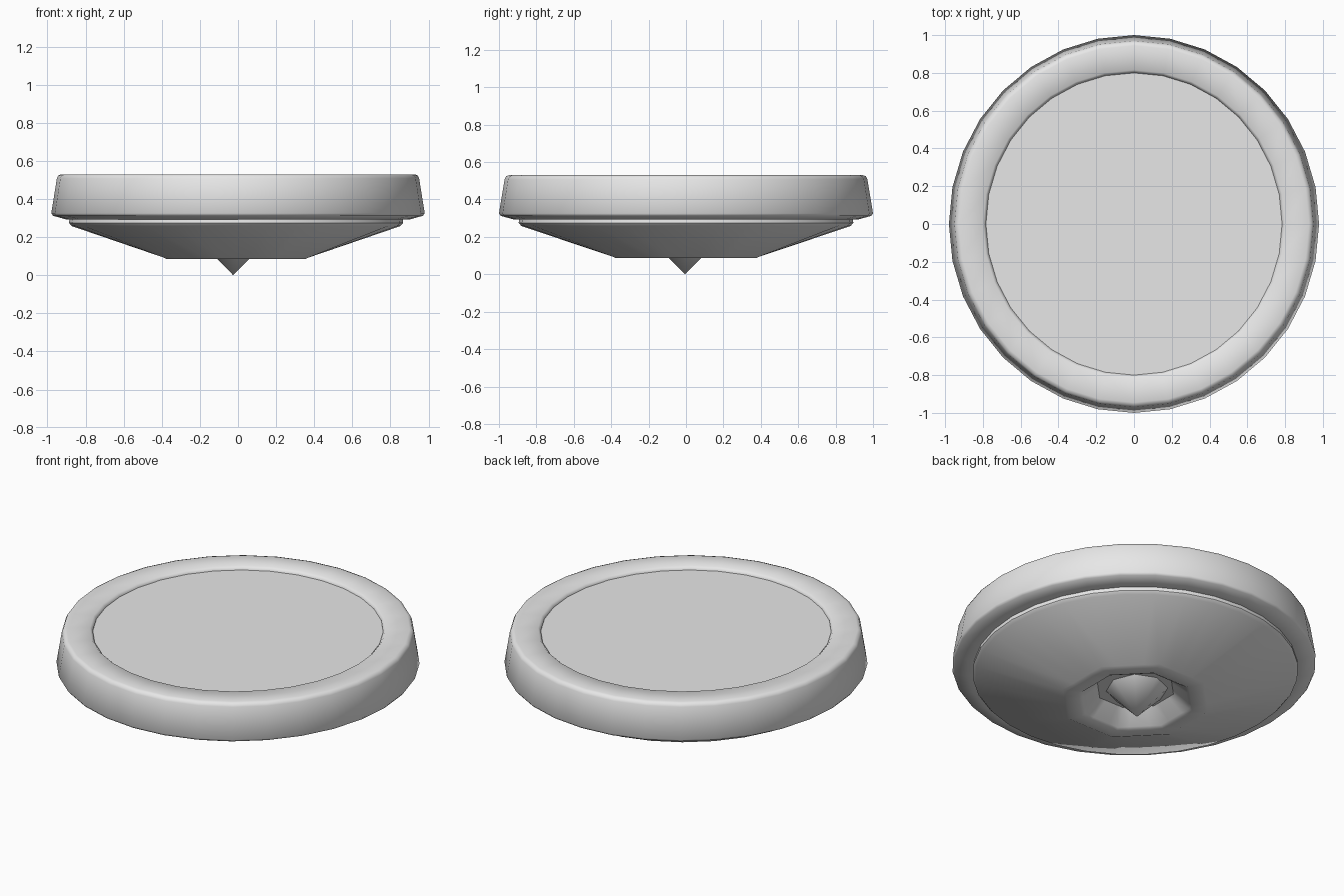
import bpy, bmesh, math

if "Cube" in bpy.data.objects:
    bpy.data.objects.remove(bpy.data.objects["Cube"])

SIDES = 32
grey = bpy.data.materials.new("light grey")
grey.diffuse_color = (0.8, 0.8, 0.8, 1)
grey.use_nodes = True
grey.node_tree.nodes["Principled BSDF"].inputs["Base Color"].default_value = grey.diffuse_color


def octagon(a):
    """Radius factor that turns a circle into an octagon with flats on the axes."""
    off = (a + math.pi / 8) % (math.pi / 4) - math.pi / 8
    return math.cos(math.pi / 8) / math.cos(off)


def lathe(name, profile, sides=SIDES, closed=False, centre=(0, 0), smooth=35):
    """Spin (radius, z, is_octagon) points around z; radius 0 makes a pole."""
    bm = bmesh.new()
    rings = []
    for r, z, octo in profile:
        if r == 0:
            rings.append([bm.verts.new((centre[0], centre[1], z))] * sides)
            continue
        ring = []
        for i in range(sides):
            a = 2 * math.pi * i / sides
            q = r * (octagon(a) if octo else 1)
            ring.append(bm.verts.new((centre[0] + 0.98 * q * math.cos(a),
                                      centre[1] + q * math.sin(a), z)))
        rings.append(ring)
    pairs = list(zip(rings, rings[1:]))
    if closed:
        pairs.append((rings[-1], rings[0]))
    for lo, hi in pairs:
        for i in range(sides):
            j = (i + 1) % sides
            quad = list(dict.fromkeys((lo[i], lo[j], hi[j], hi[i])))
            bm.faces.new(quad)
    bmesh.ops.recalc_face_normals(bm, faces=bm.faces)
    mesh = bpy.data.meshes.new(name)
    bm.to_mesh(mesh)
    bm.free()
    mesh.materials.append(grey)
    ob = bpy.data.objects.new(name, mesh)
    bpy.context.collection.objects.link(ob)
    bpy.ops.object.select_all(action='DESELECT')
    ob.select_set(True)
    bpy.context.view_layer.objects.active = ob
    bpy.ops.object.shade_smooth_by_angle(angle=math.radians(smooth))
    return ob


# Outer rim: tapered band with softened top and bottom edges
lathe("rim", [(0.80, 0.50, 0), (0.80, 0.515, 0), (0.815, 0.53, 0), (0.945, 0.53, 0),
              (0.962, 0.524, 0), (0.97, 0.508, 0), (1.0, 0.325, 0), (0.99, 0.312, 0),
              (0.92, 0.293, 0), (0.87, 0.30, 0)], closed=True, smooth=50)

# Sunken top panel
lathe("top_panel", [(0, 0.51, 0), (0.805, 0.51, 0)])

# Tapered underside, running from a round collar to an octagonal hollow foot
lathe("underside", [(0.89, 0.31, 0), (0.895, 0.275, 0), (0.88, 0.258, 0), (0.42, 0.093, 1),
                    (0.405, 0.086, 1), (0.33, 0.086, 1), (0.31, 0.095, 1),
                    (0.22, 0.17, 1), (0, 0.17, 0)], centre=(-0.01, 0))

# Pointed stud in the middle of the foot
lathe("centre_stud", [(0.18, 0.18, 0), (0, 0, 0)], sides=8, centre=(-0.025, -0.005))
